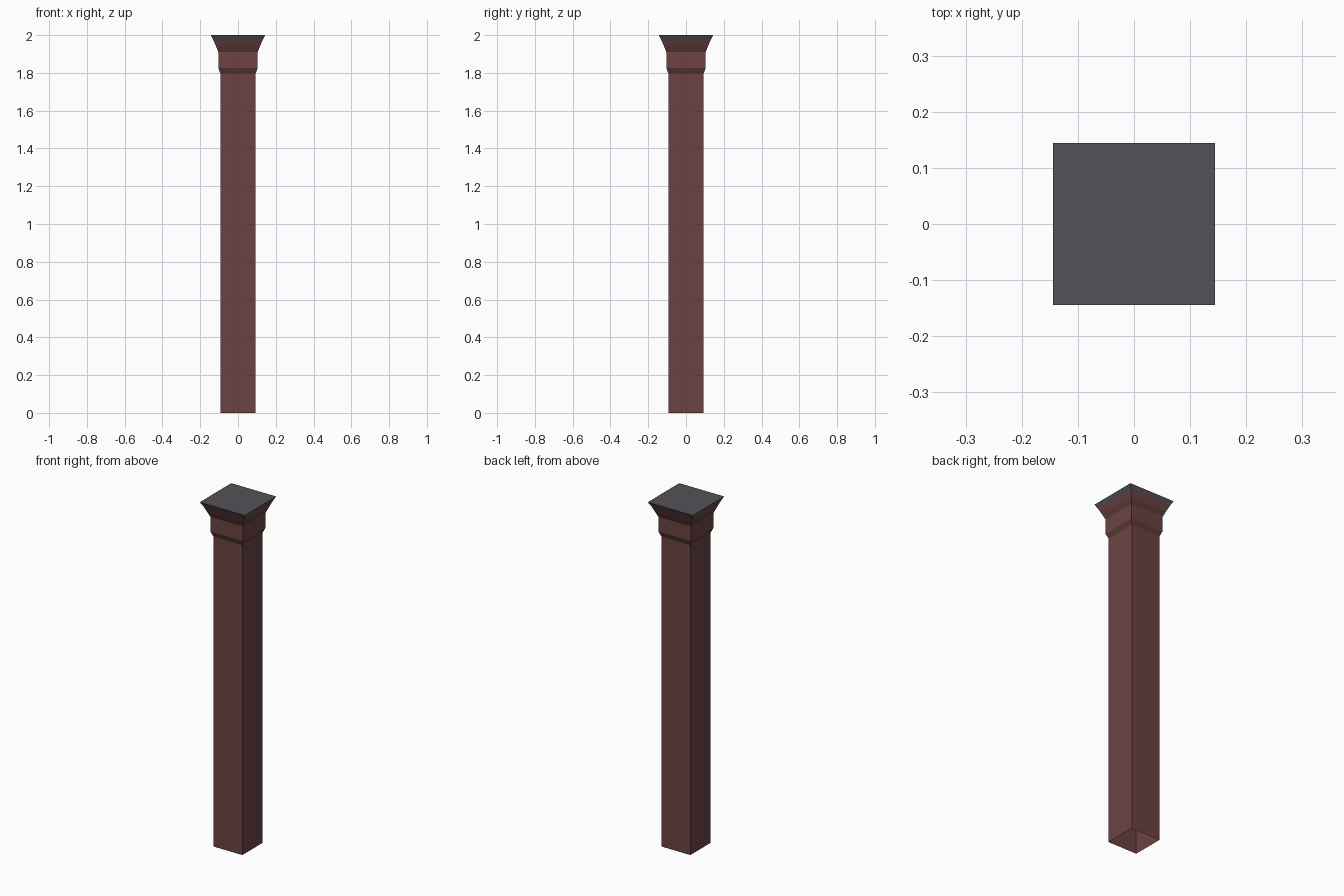
import bpy, bmesh

if "Cube" in bpy.data.objects:
    bpy.data.objects.remove(bpy.data.objects["Cube"])

def mat(name, c):
    m = bpy.data.materials.new(name)
    m.diffuse_color = (*c, 1)
    m.use_nodes = True
    m.node_tree.nodes["Principled BSDF"].inputs["Base Color"].default_value = m.diffuse_color
    return m

red = mat("red brown paint", (0.15, 0.055, 0.055))
dark = mat("dark red brown trim", (0.115, 0.045, 0.045))
grey = mat("slate grey cap", (0.09, 0.085, 0.098))

def square_loft(name, profile, mats, top=False):
    """Stack square rings (half width, height); one material index per band."""
    bm = bmesh.new()
    rings = [[bm.verts.new((sx * w, sy * w, z))
              for sx, sy in ((-1, -1), (1, -1), (1, 1), (-1, 1))]
             for w, z, _ in profile]
    for a, b, p in zip(rings, rings[1:], profile):
        for i in range(4):
            j = (i + 1) % 4
            f = bm.faces.new((a[i], a[j], b[j], b[i]))
            f.material_index = p[2]
    if top:
        bm.faces.new(rings[-1])
    me = bpy.data.meshes.new(name)
    bm.to_mesh(me)
    bm.free()
    for m in mats:
        me.materials.append(m)
    ob = bpy.data.objects.new(name, me)
    bpy.context.collection.objects.link(ob)
    return ob

# Hollow shaft, open at the bottom
square_loft("shaft", [(0.0925, 0, 0), (0.0925, 1.795, 0)], [red])
# Collar and flared capital
square_loft("capital", [(0.0925, 1.795, 1), (0.104, 1.825, 0), (0.104, 1.91, 1),
                        (0.116, 1.94, 0), (0.131, 1.975, 0)], [red, dark])
# Grey cap slab
square_loft("cap", [(0.131, 1.975, 0), (0.144, 2.0, 0)], [grey], top=True)
